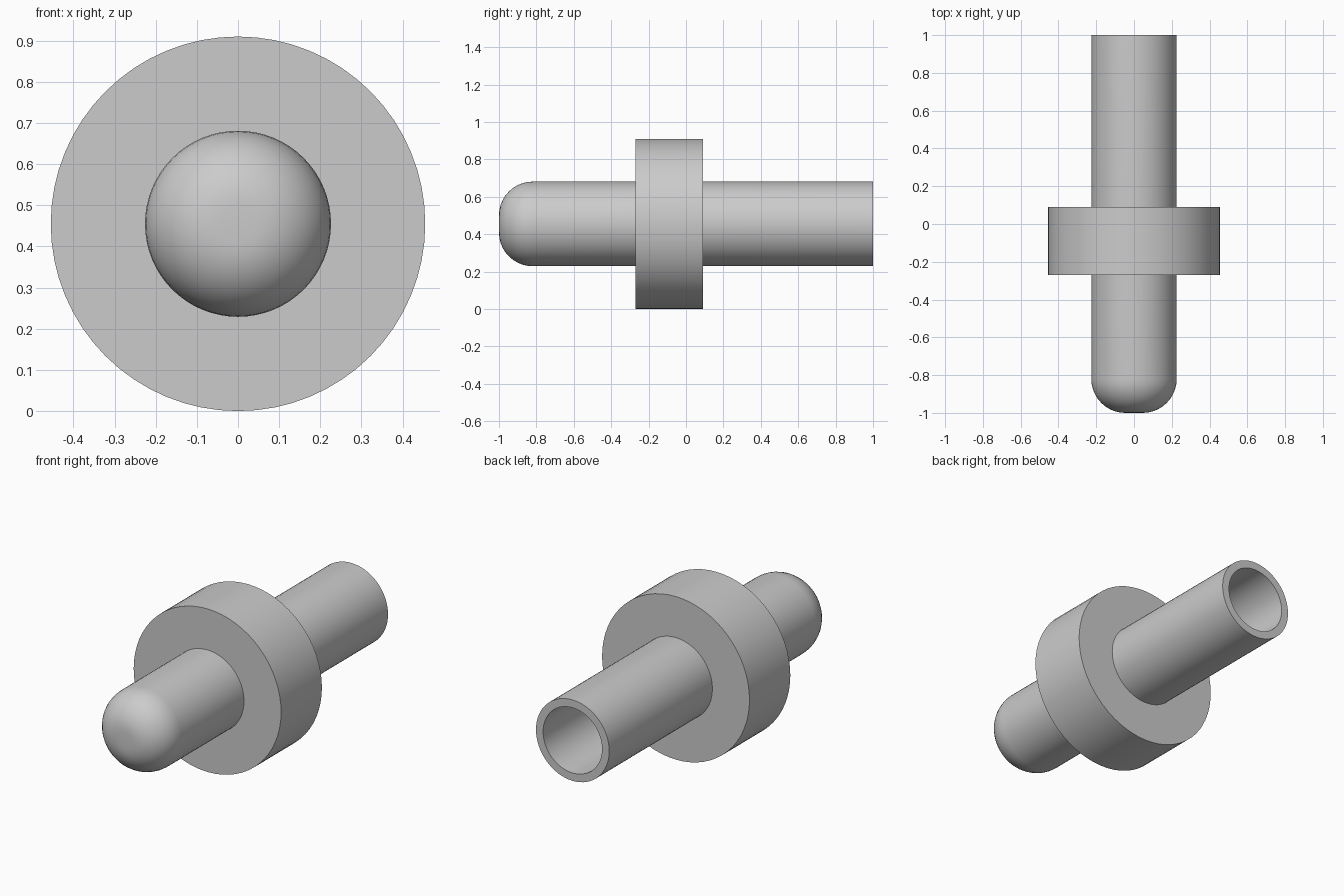
import bpy, bmesh
from math import sin, cos, pi, radians

cube = bpy.data.objects.get("Cube")
if cube:
    bpy.data.objects.remove(cube)

AXIS_Z = 0.455      # height of the shared axis
FLANGE_R = 0.455
TUBE_R = 0.226
BORE_R = 0.182
NOSE_R = 0.18       # rounding of the closed end

grey = bpy.data.materials.new("plain grey")
grey.use_nodes = True
colour = (0.6, 0.6, 0.6, 1)
grey.diffuse_color = colour
grey.node_tree.nodes["Principled BSDF"].inputs["Base Color"].default_value = colour


def lathe(name, profile, segments=64):
    """Spin (radius, y) points around the horizontal axis."""
    bm = bmesh.new()
    verts = [bm.verts.new((r, y, 0)) for r, y in profile]
    edges = [bm.edges.new(pair) for pair in zip(verts, verts[1:])]
    bmesh.ops.spin(bm, geom=verts + edges, cent=(0, 0, 0), axis=(0, 1, 0),
                   angle=2 * pi, steps=segments)
    bmesh.ops.remove_doubles(bm, verts=bm.verts, dist=1e-5)
    bmesh.ops.recalc_face_normals(bm, faces=bm.faces)
    mesh = bpy.data.meshes.new(name)
    bm.to_mesh(mesh)
    bm.free()
    mesh.materials.append(grey)
    obj = bpy.data.objects.new(name, mesh)
    obj.location.z = AXIS_Z
    bpy.context.collection.objects.link(obj)
    bpy.ops.object.select_all(action='DESELECT')
    obj.select_set(True)
    bpy.context.view_layer.objects.active = obj
    bpy.ops.object.shade_smooth_by_angle(angle=radians(30))
    return obj


# Hollow tube: rounded closed nose in front, open bore at the back
steps = 10
nose = [(TUBE_R - NOSE_R + NOSE_R * sin(a), -1 + NOSE_R - NOSE_R * cos(a))
        for a in (i * pi / 2 / steps for i in range(steps + 1))]
lathe("hollow_tube", [(0, -1)] + nose +
      [(TUBE_R, 1), (BORE_R, 1), (BORE_R, -0.8), (0, -0.8)])

# Flange ring around the tube
back, front = 0.09, -0.27
lathe("flange", [(TUBE_R - 0.01, front), (FLANGE_R, front), (FLANGE_R, back),
                 (TUBE_R - 0.01, back), (TUBE_R - 0.01, front)])
